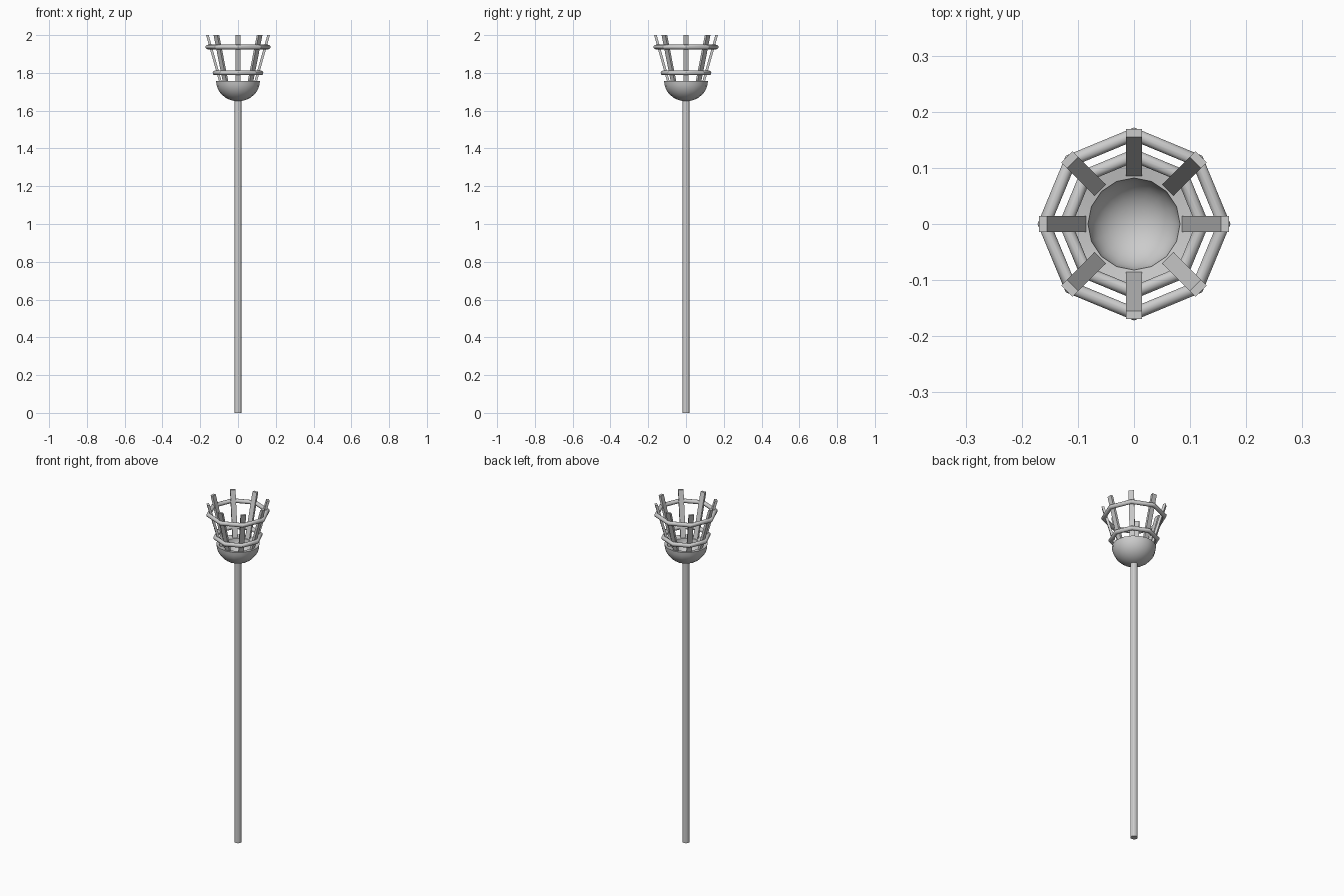
import bpy, math
from mathutils import Vector, Matrix

if "Cube" in bpy.data.objects:
    bpy.data.objects.remove(bpy.data.objects["Cube"])


def shade(obj, angle=40):
    bpy.ops.object.select_all(action='DESELECT')
    obj.select_set(True)
    bpy.context.view_layer.objects.active = obj
    bpy.ops.object.shade_smooth_by_angle(angle=math.radians(angle))


def lathe(name, profile, n):
    """Revolve a closed-up (r, z) profile about z; r = 0 points become poles."""
    verts, faces, rows = [], [], []
    for r, z in profile:
        k = 1 if r == 0 else n
        rows.append([len(verts) + i for i in range(k)])
        verts += [(r * math.cos(2 * math.pi * i / n), r * math.sin(2 * math.pi * i / n), z) for i in range(k)]
    for a, b in zip(rows, rows[1:]):
        for i in range(n):
            j = (i + 1) % n
            quad = [a[i % len(a)], a[j % len(a)], b[j % len(b)], b[i % len(b)]]
            faces.append(list(dict.fromkeys(quad)))
    me = bpy.data.meshes.new(name)
    me.from_pydata(verts, [], faces)
    obj = bpy.data.objects.new(name, me)
    bpy.context.collection.objects.link(obj)
    shade(obj)
    return obj


# Pole
bpy.ops.mesh.primitive_cylinder_add(vertices=12, radius=0.019, depth=1.66, location=(0, 0, 0.83))
bpy.context.object.name = "pole"
shade(bpy.context.object, 20)

# Thick fire bowl: outer hemisphere, rim, inner hollow
arc = [math.radians(90 * i / 8) for i in range(9)]
outer = [(0.116 * math.sin(a), 1.757 - 0.107 * math.cos(a)) for a in arc]
inner = [(0.082 * math.sin(a), 1.75 - 0.075 * math.cos(a)) for a in reversed(arc)]
outer[0], inner[-1] = (0, outer[0][1]), (0, inner[-1][1])
lathe("fire_bowl", outer + inner, 16)

# Octagonal basket hoops
for name, z, r in (("lower_hoop", 1.80, 0.122), ("upper_hoop", 1.937, 0.160)):
    bpy.ops.mesh.primitive_torus_add(major_segments=8, minor_segments=12, major_radius=r,
                                     minor_radius=0.012, location=(0, 0, z))
    bpy.context.object.name = name
    shade(bpy.context.object)

# Eight flared slats, sheared so both ends stay level
bottom, top = Vector((0.092, 0, 1.75)), Vector((0.162, 0, 2.0))
for i in range(8):
    verts = [Vector((c.x + dx, dy, c.z)) for c in (bottom, top)
             for dx, dy in ((-0.007, -0.014), (0.007, -0.014), (0.007, 0.014), (-0.007, 0.014))]
    me = bpy.data.meshes.new("basket_slat")
    me.from_pydata(verts, [], [(3, 2, 1, 0), (4, 5, 6, 7), (0, 1, 5, 4), (1, 2, 6, 5), (2, 3, 7, 6), (3, 0, 4, 7)])
    me.transform(Matrix.Rotation(i * math.pi / 4, 4, 'Z'))
    bpy.context.collection.objects.link(bpy.data.objects.new(f"basket_slat_{i + 1}", me))
